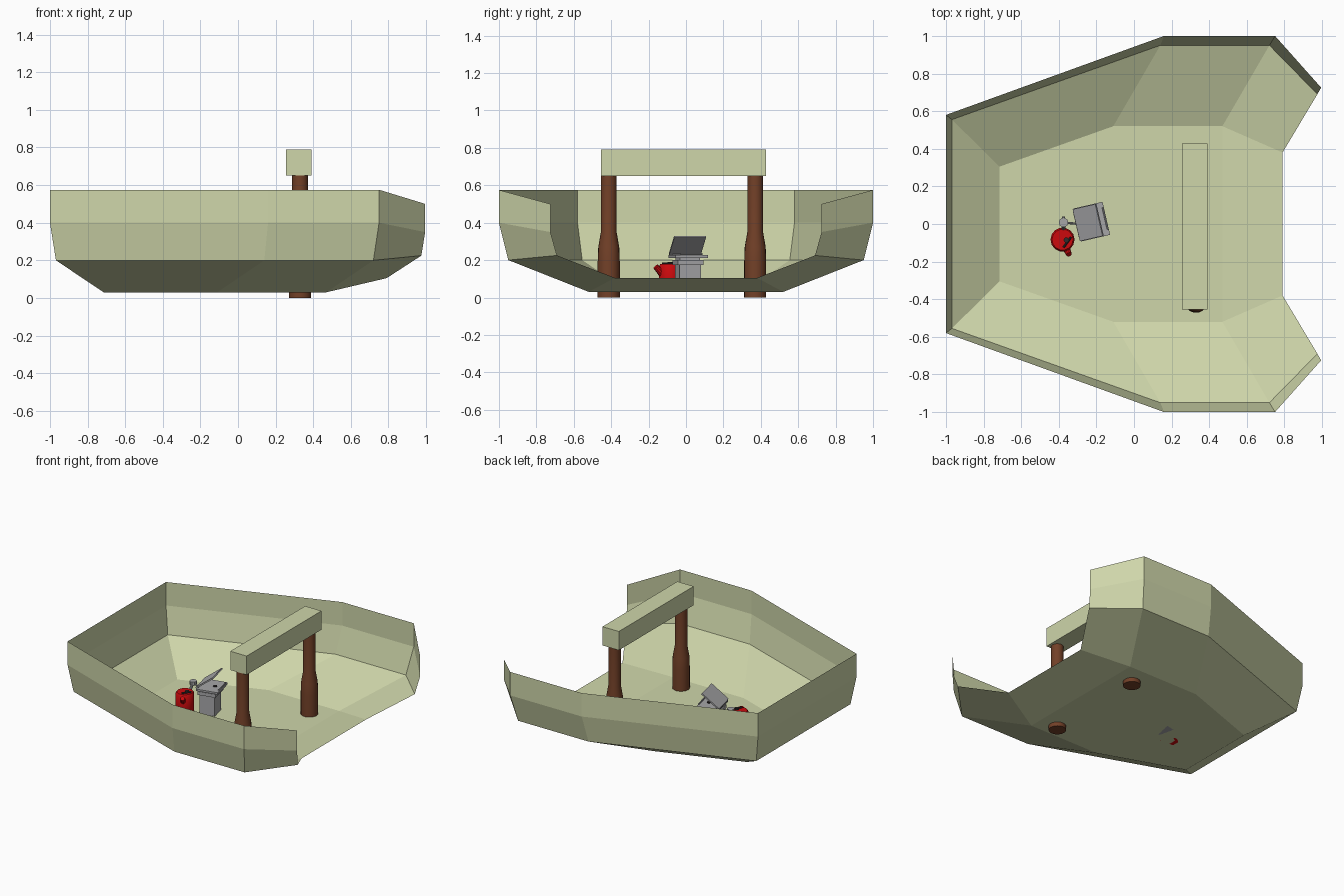
import bpy, bmesh, math
from mathutils import Matrix, Vector

if "Cube" in bpy.data.objects:
    bpy.data.objects.remove(bpy.data.objects["Cube"])


def material(name, rgb):
    m = bpy.data.materials.new(name)
    m.diffuse_color = (*rgb, 1)
    m.use_nodes = True
    m.node_tree.nodes["Principled BSDF"].inputs["Base Color"].default_value = m.diffuse_color
    return m


CREAM = material("pale_olive", (0.62, 0.67, 0.40))
BROWN = material("rust_brown", (0.17, 0.052, 0.021))
GREY = material("metal_grey", (0.38, 0.38, 0.39))
RED = material("red_paint", (0.60, 0.003, 0.004))
DARK = material("dark_fitting", (0.03, 0.025, 0.025))


def finish(name, bm, mat, matrix=Matrix(), smooth=False):
    me = bpy.data.meshes.new(name)
    bm.to_mesh(me)
    bm.free()
    ob = bpy.data.objects.new(name, me)
    bpy.context.collection.objects.link(ob)
    me.materials.append(mat)
    me.transform(matrix)
    if smooth:
        bpy.ops.object.select_all(action='DESELECT')
        ob.select_set(True)
        bpy.context.view_layer.objects.active = ob
        bpy.ops.object.shade_smooth_by_angle(angle=math.radians(35))
    return ob


def box(name, lo, hi, mat, matrix=Matrix()):
    bm = bmesh.new()
    bmesh.ops.create_cube(bm, size=1)
    for v in bm.verts:
        v.co = [l + (c + 0.5) * (h - l) for l, h, c in zip(lo, hi, v.co)]
    return finish(name, bm, mat, matrix)


def lathe(name, profile, sides, mat, matrix=Matrix()):
    """Closed round part from (radius, height) pairs."""
    bm = bmesh.new()
    rings = [[bm.verts.new((r * math.cos(2 * math.pi * i / sides),
                            r * math.sin(2 * math.pi * i / sides), z))
              for i in range(sides)] for r, z in profile]
    for a, b in zip(rings, rings[1:]):
        for i in range(sides):
            j = (i + 1) % sides
            bm.faces.new((a[i], a[j], b[j], b[i]))
    bm.faces.new(rings[0][::-1])
    bm.faces.new(rings[-1])
    return finish(name, bm, mat, matrix, True)


def rod(name, a, b, r, mat, r2=None):
    a, b = Vector(a), Vector(b)
    d = b - a
    m = Matrix.Translation(a) @ d.to_track_quat('Z', 'Y').to_matrix().to_4x4()
    return lathe(name, [(r, 0), (r2 or r, d.length)], 10, mat, m)


# Hull: open single-skin shell, rings from floor to rim, open at +x
half_rings = [
    [(-0.715, 0.305, 0.03), (-0.11, 0.52, 0.03), (0.47, 0.52, 0.03), (0.79, 0.38, 0.105)],
    [(-0.968, 0.555, 0.20), (0.14, 0.95, 0.20), (0.72, 0.95, 0.20), (0.975, 0.69, 0.225)],
    [(-1.0, 0.58, 0.40), (0.16, 1.0, 0.40), (0.75, 1.0, 0.40), (0.995, 0.725, 0.35)],
    [(-1.0, 0.58, 0.575), (0.16, 1.0, 0.575), (0.75, 1.0, 0.575), (0.995, 0.725, 0.50)],
]
bm = bmesh.new()
rings = []
for half in half_rings:
    near = [bm.verts.new((x, -y, z)) for x, y, z in reversed(half)]
    far = [bm.verts.new(p) for p in half]
    rings.append(near + far)
for a, b in zip(rings, rings[1:]):
    for i in range(7):
        bm.faces.new((a[i], b[i], b[i + 1], a[i + 1]))
for i in range(3):  # floor strips
    f = rings[0]
    bm.faces.new((f[i], f[i + 1], f[6 - i], f[7 - i]))
bmesh.ops.recalc_face_normals(bm, faces=bm.faces)
finish("hull", bm, CREAM)

# Arch: two stepped posts and a beam
for name, y in (("near_post", -0.413), ("far_post", 0.37)):
    lathe(name, [(0.059, 0), (0.059, 0.19), (0.056, 0.27), (0.042, 0.35), (0.042, 0.66)],
          20, BROWN, Matrix.Translation((0.33, y, 0)))
box("beam", (0.255, -0.455, 0.65), (0.39, 0.427, 0.79), CREAM)

# Metal chest, turned slightly, with a tilted lid hinged on its -x side
T = Matrix.Translation((-0.235, 0.01, 0)) @ Matrix.Rotation(math.radians(13), 4, 'Z')
box("chest_base", (-0.055, -0.058, 0.03), (0.055, 0.058, 0.175), GREY, T)
box("chest_collar", (-0.066, -0.07, 0.175), (0.066, 0.07, 0.20), GREY, T)
box("chest_neck", (-0.05, -0.055, 0.20), (0.05, 0.055, 0.212), GREY, T)
box("chest_tray", (-0.068, -0.09, 0.212), (0.09, 0.09, 0.226), GREY, T)
L = T @ Matrix.Translation((-0.068, 0, 0.228)) @ Matrix.Rotation(math.radians(-37), 4, 'Y')
box("chest_lid", (0, -0.087, 0), (0.155, 0.087, 0.01), GREY, L)
rod("lid_hinge", T @ Vector((-0.068, -0.07, 0.229)), T @ Vector((-0.068, 0.07, 0.229)), 0.007, GREY)
rod("tray_handle", T @ Vector((0.085, -0.06, 0.232)), T @ Vector((0.085, 0.06, 0.232)), 0.005, GREY)
rod("tray_plate", T @ Vector((0.035, 0, 0.226)), T @ Vector((0.035, 0, 0.231)), 0.014, DARK)

# Grey valve joining the can and the chest
rod("valve_stem", (-0.375, -0.03, 0.165), (-0.375, 0.005, 0.215), 0.010, GREY)
rod("valve_wheel", (-0.375, 0.008, 0.20), (-0.375, 0.008, 0.225), 0.025, GREY)
rod("valve_knob", (-0.375, 0.015, 0.21), (-0.375, 0.04, 0.21), 0.009, GREY)
rod("valve_pipe", (-0.375, 0.008, 0.207), (-0.29, 0.0, 0.19), 0.006, GREY)

# Red fuel can with spout and dark fittings
C = Matrix.Translation((-0.38, -0.083, 0))
lathe("fuel_can", [(0.060, 0.03), (0.064, 0.04), (0.064, 0.165), (0.056, 0.178)], 14, RED, C)
rod("can_spout", (-0.365, -0.12, 0.12), (-0.345, -0.162, 0.165), 0.022, RED, 0.015)
rod("can_cap", (-0.36, -0.085, 0.176), (-0.36, -0.085, 0.19), 0.014, DARK)
rod("can_handle", (-0.375, -0.125, 0.182), (-0.335, -0.07, 0.182), 0.006, DARK)
